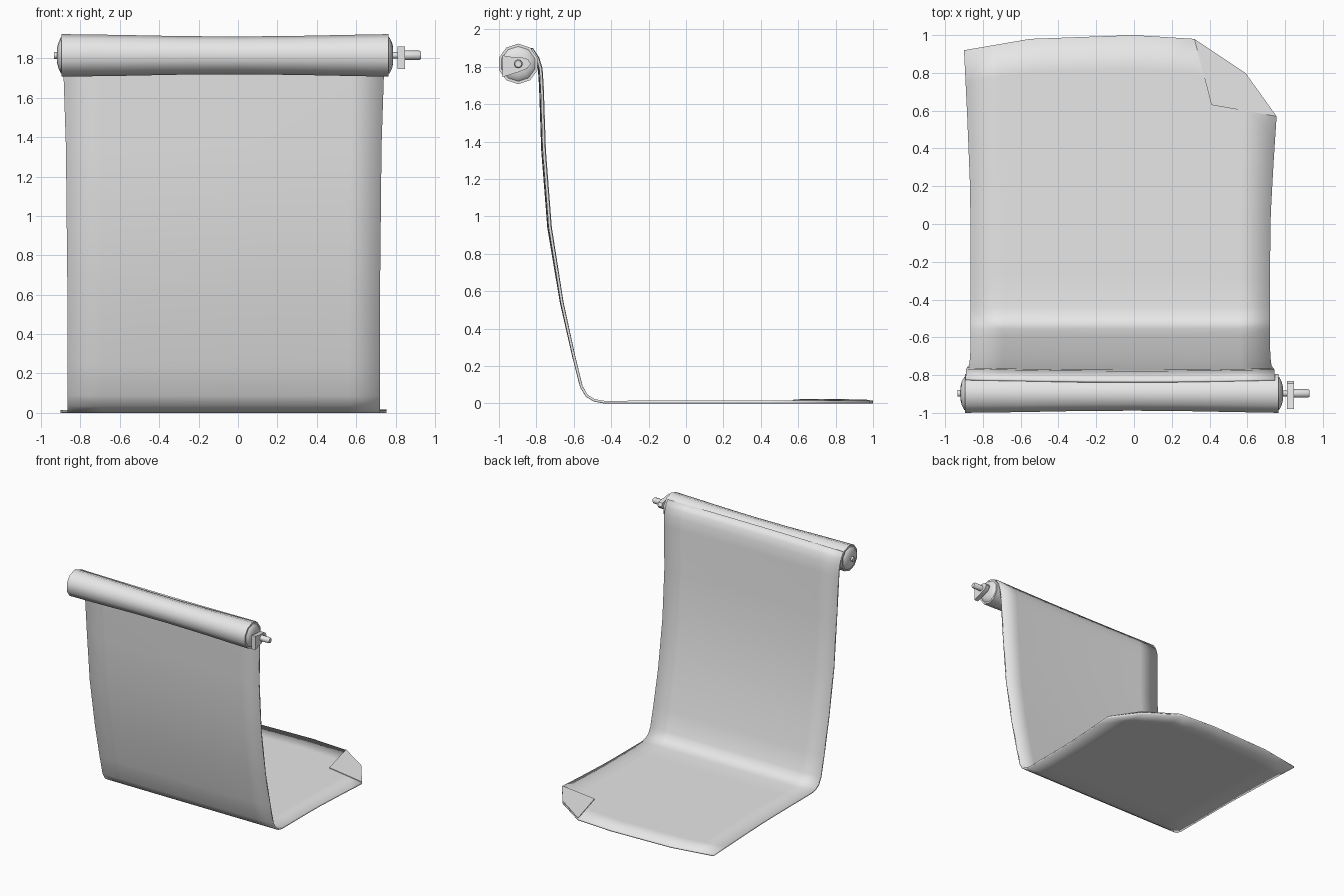
import bpy, bmesh, math

cube = bpy.data.objects.get("Cube")
if cube:
    bpy.data.objects.remove(cube, do_unlink=True)

grey = bpy.data.materials.new("plain grey")
grey.use_nodes = True
grey.diffuse_color = (0.8, 0.8, 0.8, 1)
grey.node_tree.nodes["Principled BSDF"].inputs["Base Color"].default_value = (0.8, 0.8, 0.8, 1)

AXIS_Y, AXIS_Z = -0.897, 1.815


def finish(name, bm, angle=50):
    bmesh.ops.recalc_face_normals(bm, faces=bm.faces)
    mesh = bpy.data.meshes.new(name)
    bm.to_mesh(mesh)
    bm.free()
    mesh.materials.append(grey)
    obj = bpy.data.objects.new(name, mesh)
    bpy.context.collection.objects.link(obj)
    bpy.ops.object.select_all(action='DESELECT')
    obj.select_set(True)
    bpy.context.view_layer.objects.active = obj
    bpy.ops.object.shade_smooth_by_angle(angle=math.radians(angle))
    return obj


def lathe(name, profile, sides=10):
    """Turn (x, radius) pairs around the roller axis and close both ends."""
    bm = bmesh.new()
    rings = []
    for x, r in profile:
        ring = []
        for i in range(sides):
            a = math.pi / 2 + math.tau * i / sides
            ring.append(bm.verts.new((x, AXIS_Y + r * math.cos(a), AXIS_Z + r * math.sin(a))))
        rings.append(ring)
    for a, b in zip(rings, rings[1:]):
        for i in range(sides):
            j = (i + 1) % sides
            bm.faces.new((a[i], a[j], b[j], b[i]))
    bm.faces.new(rings[0])
    bm.faces.new(rings[-1])
    return finish(name, bm)


def plate(name, outline, offset):
    """Extrude a closed 3D outline along an offset."""
    bm = bmesh.new()
    face = bm.faces.new([bm.verts.new(p) for p in outline])
    new = bmesh.ops.extrude_face_region(bm, geom=[face])["geom"]
    bmesh.ops.translate(bm, vec=offset, verts=[v for v in new if isinstance(v, bmesh.types.BMVert)])
    return finish(name, bm, 30)


def interpolate(points, t):
    for (a, u), (b, v) in zip(points, points[1:]):
        if t <= b:
            return u + (v - u) * (t - a) / (b - a)
    return points[-1][1]


# Rolled-up part, slightly waisted in the middle
lathe("roll", [(-0.895, 0.108), (-0.6, 0.104), (-0.3, 0.098), (0, 0.096),
               (0.3, 0.099), (0.55, 0.104), (0.765, 0.108)])

# Domed end caps, mirrored about the middle of the roll
MID = -0.065
for side, label in ((-1, "right"), (1, "left")):
    lathe(label + "_end_cap", [(MID + side * d, r) for d, r in
          ((0.82, 0.1), (0.835, 0.09), (0.847, 0.065), (0.853, 0.04))])

# Axle pins and turning handle
lathe("right_pin", [(-0.935, 0.018), (-0.9, 0.018)])
lathe("left_axle", [(0.77, 0.016), (0.83, 0.016)])
lathe("handle_rod", [(0.82, 0.024), (0.92, 0.024), (0.93, 0.018)])
wing = [(-0.98, 1.86), (-0.92, 1.85), (-0.88, 1.85), (-0.845, 1.84), (-0.83, 1.815),
        (-0.85, 1.79), (-0.9, 1.77), (-0.98, 1.745)]
plate("handle_wing", [(0.81, y, z) for y, z in wing], (0.037, 0, 0))

# Hanging sheet: rows follow the side profile, then run out along the floor
END = [(-0.9, 0.92), (-0.55, 0.98), (0, 1.0), (0.32, 0.98), (0.59, 0.8), (0.755, 0.57)]
HANG = [(-0.83, 1.895), (-0.797, 1.845), (-0.78, 1.79), (-0.774, 1.7), (-0.762, 1.35),
        (-0.73, 0.94), (-0.665, 0.54), (-0.6, 0.25), (-0.56, 0.09), (-0.53, 0.04),
        (-0.49, 0.016), (-0.44, 0.007)]
HANG_WIDTH = [(0, 0.958), (0.54, 0.958), (1.35, 0.968), (1.7, 0.982), (1.9, 0.99)]
FLOOR_WIDTH = [(0, 0.958), (0.45, 0.96), (0.75, 0.98), (1, 1)]
columns = [-0.9, -0.72, -0.55, -0.25, 0, 0.17, 0.32, 0.46, 0.59, 0.755]
CENTRE = -0.0725

bm = bmesh.new()
rows = []
for y, z in HANG:
    w = interpolate(HANG_WIDTH, z)
    rows.append([bm.verts.new((CENTRE + (x - CENTRE) * w,
                               y + (0.014 * x * x - 0.005) * min(1, z), z)) for x in columns])
for k in range(1, 9):
    s = k / 8
    w = interpolate(FLOOR_WIDTH, s)
    rows.append([bm.verts.new((CENTRE + (x - CENTRE) * w,
                               -0.44 + s * (interpolate(END, x) + 0.44), 0.007)) for x in columns])
for a, b in zip(rows, rows[1:]):
    for i in range(len(columns) - 1):
        bm.faces.new((a[i], a[i + 1], b[i + 1], b[i]))
sheet = finish("sheet", bm)
thick = sheet.modifiers.new("thickness", 'SOLIDIFY')
thick.thickness = 0.014
thick.offset = 0

# Corner folded over onto the sheet
plate("folded_corner", [(0.32, 0.98, 0.013), (0.41, 0.63, 0.018),
                        (0.755, 0.57, 0.013), (0.59, 0.8, 0.018)], (0, 0, 0.006))
